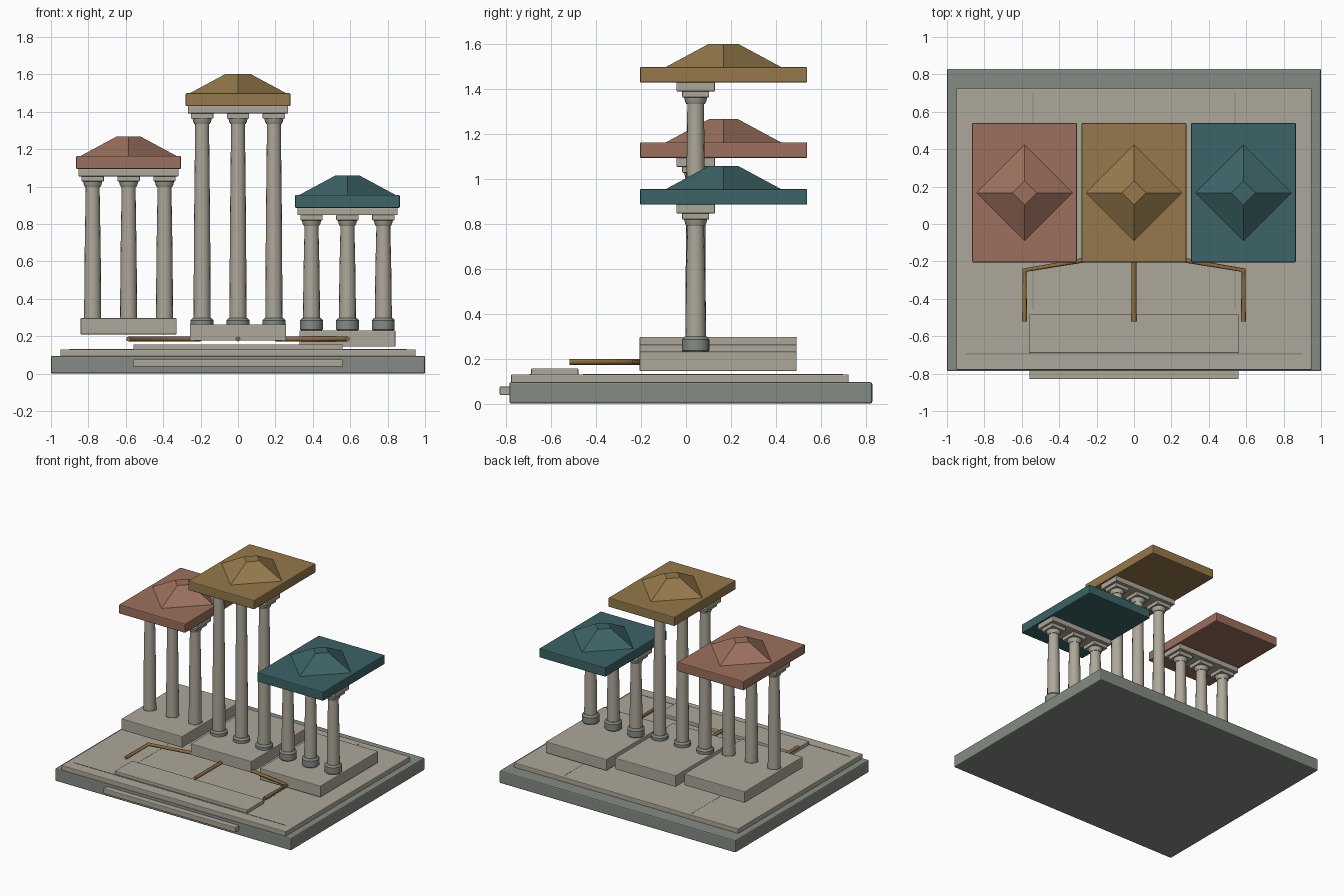
import bpy, bmesh, math
from mathutils import Vector

if "Cube" in bpy.data.objects:
    bpy.data.objects.remove(bpy.data.objects["Cube"])


def material(name, rgb):
    m = bpy.data.materials.new(name)
    m.diffuse_color = (*rgb, 1)
    m.use_nodes = True
    m.node_tree.nodes["Principled BSDF"].inputs["Base Color"].default_value = m.diffuse_color
    return m


STONE = material("warm_stone", (0.42, 0.39, 0.32))
DARK = material("dark_stone", (0.24, 0.26, 0.23))
GOLD = material("gold", (0.30, 0.19, 0.07))
CLAY = material("clay", (0.33, 0.16, 0.11))
TEAL = material("teal", (0.045, 0.125, 0.135))
BRONZE = material("bronze", (0.27, 0.15, 0.05))


def finish(name, bm, mat, bevel=0.0):
    bmesh.ops.recalc_face_normals(bm, faces=bm.faces)
    me = bpy.data.meshes.new(name)
    bm.to_mesh(me)
    bm.free()
    ob = bpy.data.objects.new(name, me)
    bpy.context.collection.objects.link(ob)
    me.materials.append(mat)
    if bevel:
        mod = ob.modifiers.new("bevel", 'BEVEL')
        mod.width = bevel
        mod.segments = 2
    return ob


def box(name, x0, x1, y0, y1, z0, z1, mat, bevel=0.005):
    bm = bmesh.new()
    bmesh.ops.create_cube(bm, size=1)
    for v in bm.verts:
        v.co = Vector(((x0 + x1) / 2 + v.co.x * (x1 - x0),
                       (y0 + y1) / 2 + v.co.y * (y1 - y0),
                       (z0 + z1) / 2 + v.co.z * (z1 - z0)))
    return finish(name, bm, mat, bevel)


def lathe(name, x, y, profile, sides, mat, smooth=True):
    # stacked rings from (radius, z) pairs, capped at both ends
    bm = bmesh.new()
    rings = [[bm.verts.new((x + r * math.cos(2 * math.pi * i / sides),
                            y + r * math.sin(2 * math.pi * i / sides), z))
              for i in range(sides)] for r, z in profile]
    for a, b in zip(rings, rings[1:]):
        for i in range(sides):
            j = (i + 1) % sides
            bm.faces.new((a[i], a[j], b[j], b[i]))
    bm.faces.new(rings[0])
    bm.faces.new(rings[-1])
    ob = finish(name, bm, mat)
    if smooth:
        bpy.ops.object.select_all(action='DESELECT')
        ob.select_set(True)
        bpy.context.view_layer.objects.active = ob
        bpy.ops.object.shade_smooth_by_angle(angle=math.radians(30))
    return ob


def pipe(name, points, r=0.013):
    cu = bpy.data.curves.new(name, 'CURVE')
    cu.dimensions = '3D'
    cu.bevel_depth = r
    cu.bevel_resolution = 2
    cu.use_fill_caps = True
    sp = cu.splines.new('POLY')
    sp.points.add(len(points) - 1)
    for p, (x, y) in zip(sp.points, points):
        p.co = (x, y, 0.185, 1)
    ob = bpy.data.objects.new(name, cu)
    bpy.context.collection.objects.link(ob)
    cu.materials.append(BRONZE)


# Ground slab, terrace and steps
box("base_slab", -1, 1, -0.787, 0.83, 0, 0.095, DARK, 0.008)
box("terrace", -0.95, 0.95, -0.78, 0.725, 0.09, 0.13, STONE)
box("lower_step", -0.56, 0.56, -0.83, -0.78, 0.037, 0.076, STONE)
box("upper_step", -0.56, 0.56, -0.69, -0.48, 0.125, 0.157, STONE)

# Thin inlaid lines on the terrace
box("front_inlay", -0.9, 0.9, -0.697, -0.69, 0.128, 0.132, DARK, 0)
for x in (-0.54, 0.54):
    box("paving_joint", x - 0.002, x + 0.002, -0.46, 0.7, 0.128, 0.131, DARK, 0)

# Three pavilions: centre x, plinth bottom, roof underside, roof colour
CY = 0.043
for label, cx, pz, rz, mat in (("left", -0.585, 0.21, 1.094, CLAY),
                               ("middle", 0, 0.176, 1.43, GOLD),
                               ("right", 0.585, 0.144, 0.886, TEAL)):
    box(label + "_plinth", cx - 0.257, cx + 0.257, -0.207, 0.493, pz, pz + 0.087, STONE)
    # columns with bases and capitals
    for dx in (-0.192, 0, 0.192):
        x = cx + dx
        lathe(label + "_column_base", x, CY,
              [(0.056, 0.231), (0.061, 0.237), (0.061, 0.285), (0.05, 0.298)], 16, DARK)
        lathe(label + "_shaft", x, CY,
              [(0.046, 0.28), (0.043, 0.28 + (rz - 0.37) * 0.5), (0.037, rz - 0.09)], 16, STONE)
        lathe(label + "_capital_neck", x, CY,
              [(0.041, rz - 0.096), (0.047, rz - 0.085), (0.052, rz - 0.063)], 16, STONE)
        box(label + "_capital", x - 0.06, x + 0.06, CY - 0.06, CY + 0.06,
            rz - 0.066, rz - 0.036, STONE, 0.004)
    # beam, roof slab and faceted roof crown
    box(label + "_beam", cx - 0.268, cx + 0.268, CY - 0.086, CY + 0.086,
        rz - 0.039, rz + 0.002, STONE, 0.004)
    box(label + "_roof_slab", cx - 0.28, cx + 0.28, -0.205, 0.54, rz, rz + 0.07, mat, 0.006)
    lathe(label + "_roof_crown", cx, 0.167,
          [(0.26, rz + 0.068), (0.065, rz + 0.173)], 4, mat, False)

# Channels running forward from the middle plinth
pipe("middle_channel", [(0, -0.52), (0, -0.15)])
for s, n in ((-1, "left_channel"), (1, "right_channel")):
    pipe(n, [(s * 0.585, -0.52), (s * 0.585, -0.247), (s * 0.2, -0.182)])
